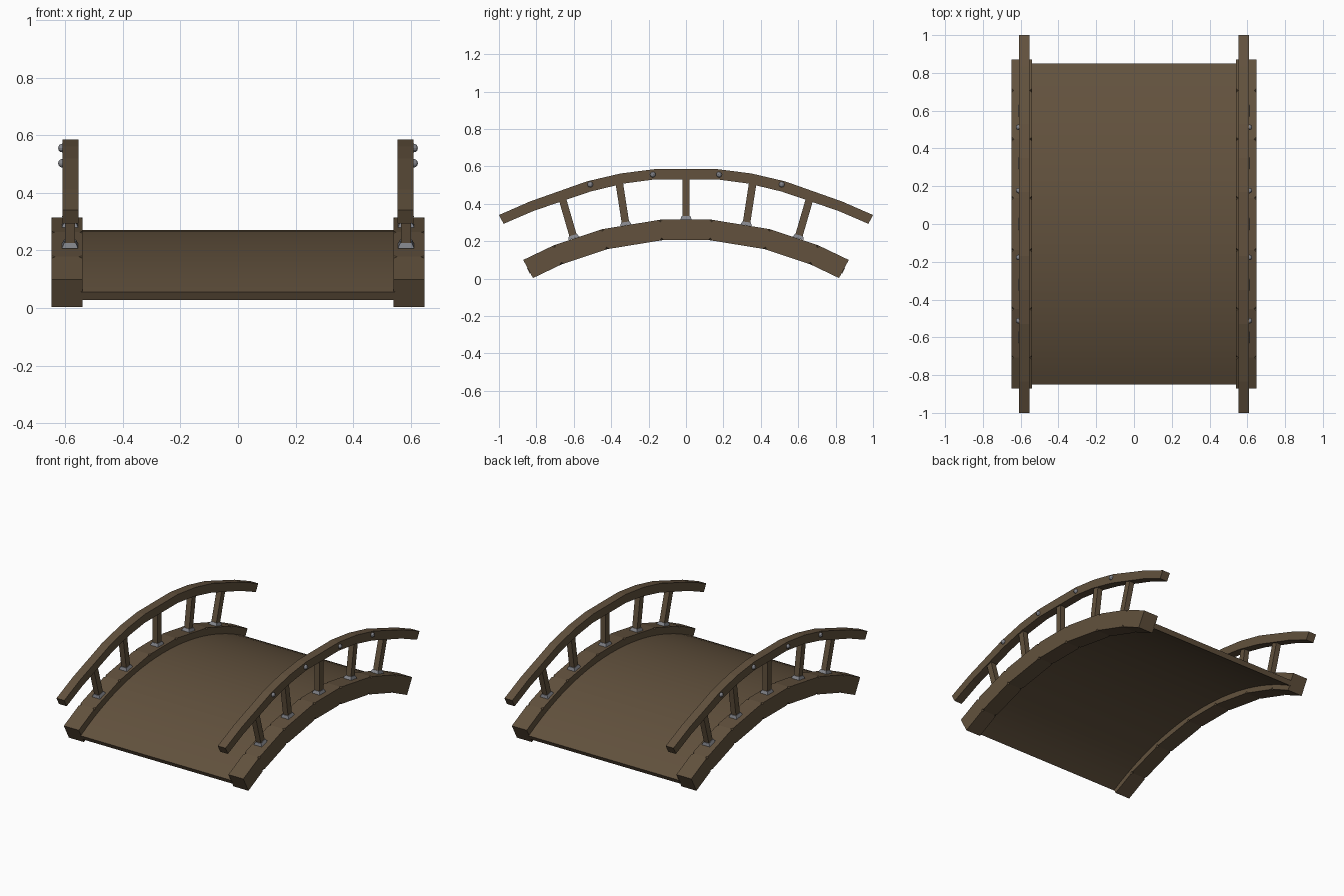
import bpy, bmesh, math
from mathutils import Matrix, Vector

if "Cube" in bpy.data.objects:
    bpy.data.objects.remove(bpy.data.objects["Cube"])


def material(name, rgb):
    m = bpy.data.materials.new(name)
    m.diffuse_color = (*rgb, 1)
    m.use_nodes = True
    m.node_tree.nodes["Principled BSDF"].inputs["Base Color"].default_value = m.diffuse_color
    return m


WOOD = material("dark brown wood", (0.122, 0.083, 0.047))
METAL = material("grey metal", (0.23, 0.235, 0.26))
CENTRE_Z = -1.51   # centre of the bridge arc
R_TOP, R_BOTTOM = 1.83, 1.72


def finish(name, bm, mat):
    bmesh.ops.recalc_face_normals(bm, faces=bm.faces)
    me = bpy.data.meshes.new(name)
    bm.to_mesh(me)
    bm.free()
    me.materials.append(mat)
    ob = bpy.data.objects.new(name, me)
    bpy.context.collection.objects.link(ob)
    return ob


def arc(r, deg):
    a = math.radians(deg)
    return r * math.sin(a), CENTRE_Z + r * math.cos(a)


def strip(bm, top, bottom, x0, x1):
    """Solid strip: quads lofted between matching top and bottom (y, z) points."""
    rings = [[bm.verts.new(p) for p in ((x0, *t), (x1, *t), (x1, *b), (x0, *b))]
             for t, b in zip(top, bottom)]
    for a, b in zip(rings, rings[1:]):
        for i in range(4):
            j = (i + 1) % 4
            bm.faces.new((a[i], a[j], b[j], b[i]))
    bm.faces.new(rings[0])
    bm.faces.new(rings[-1])
    return rings


# Curved deck
bm = bmesh.new()
angles = [-28.5 + 57 * i / 24 for i in range(25)]
strip(bm, [arc(1.782, a) for a in angles], [arc(1.75, a) for a in angles], -0.545, 0.545)
deck = finish("deck", bm, WOOD)
for p in deck.data.polygons:
    p.use_smooth = True
bpy.context.view_layer.objects.active = deck
deck.select_set(True)
bpy.ops.object.shade_smooth_by_angle(angle=math.radians(30))

joints = [-28.4, -22.7, -14.2, -4.3, 4.3, 14.2, 22.7, 28.4]
rail_half = [((0.17, 0.585), (0.17, 0.53)), ((0.35, 0.562), (0.335, 0.508)),
             ((0.53, 0.52), (0.513, 0.465)), ((0.835, 0.412), (0.815, 0.362)),
             ((1.0, 0.34), (0.975, 0.293))]
posts = [((0, 0.318), (0, 0.54)), ((0.322, 0.287), (0.358, 0.52)), ((0.6, 0.217), (0.662, 0.43))]

for side, s in (("left", -1), ("right", 1)):
    # Side beam of separate blocks with the corners cut at each joint
    bm = bmesh.new()
    for i, (a, b) in enumerate(zip(joints, joints[1:])):
        rings = strip(bm, [arc(R_TOP, a), arc(R_TOP, b)],
                      [arc(R_BOTTOM, a), arc(R_BOTTOM, b)], s * 0.54, s * 0.648)
        cut = (rings[0] if i > 0 else []) + (rings[1] if i < len(joints) - 2 else [])
        bmesh.ops.bevel(bm, geom=cut, offset=0.012, segments=1, affect='VERTICES')
    finish(side + "_beam", bm, WOOD)

    # Handrail
    bm = bmesh.new()
    full = [tuple((-y, z) for y, z in pair) for pair in reversed(rail_half)] + rail_half
    strip(bm, [p[0] for p in full], [p[1] for p in full], s * 0.554, s * 0.61)
    finish(side + "_handrail", bm, WOOD)

    # Leaning posts and tapered foot brackets
    wood, metal = bmesh.new(), bmesh.new()
    for (y0, z0), (y1, z1) in posts:
        for m in ((1, -1) if y0 else (1,)):
            base, tip = Vector((s * 0.584, m * y0, z0)), Vector((s * 0.584, m * y1, z1))
            d = tip - base
            rot = Matrix.Rotation(math.atan2(-d.y, d.z), 4, 'X')
            bmesh.ops.create_cube(wood, size=1, matrix=Matrix.Translation((base + tip) / 2) @ rot
                                  @ Matrix.Diagonal((0.036, 0.04, d.length, 1)))
            foot = Matrix.Translation(base + d.normalized() * 0.007) @ rot \
                @ Matrix.Diagonal((0.056, 0.062, 0.018, 1))
            verts = bmesh.ops.create_cube(metal, size=1)['verts']
            for v in verts:
                if v.co.z > 0:
                    v.co.x *= 0.74
                    v.co.y *= 0.74
            bmesh.ops.transform(metal, matrix=foot, verts=verts)
    finish(side + "_posts", wood, WOOD)
    finish(side + "_post_brackets", metal, METAL)

    # Round bolt heads on the outside of the handrail
    bm = bmesh.new()
    for y, z in ((0.177, 0.556), (0.512, 0.503)):
        for m in (1, -1):
            bmesh.ops.create_uvsphere(bm, u_segments=10, v_segments=6, radius=0.015,
                                      matrix=Matrix.Translation((s * 0.611, m * y, z)))
    finish(side + "_bolts", bm, METAL)
